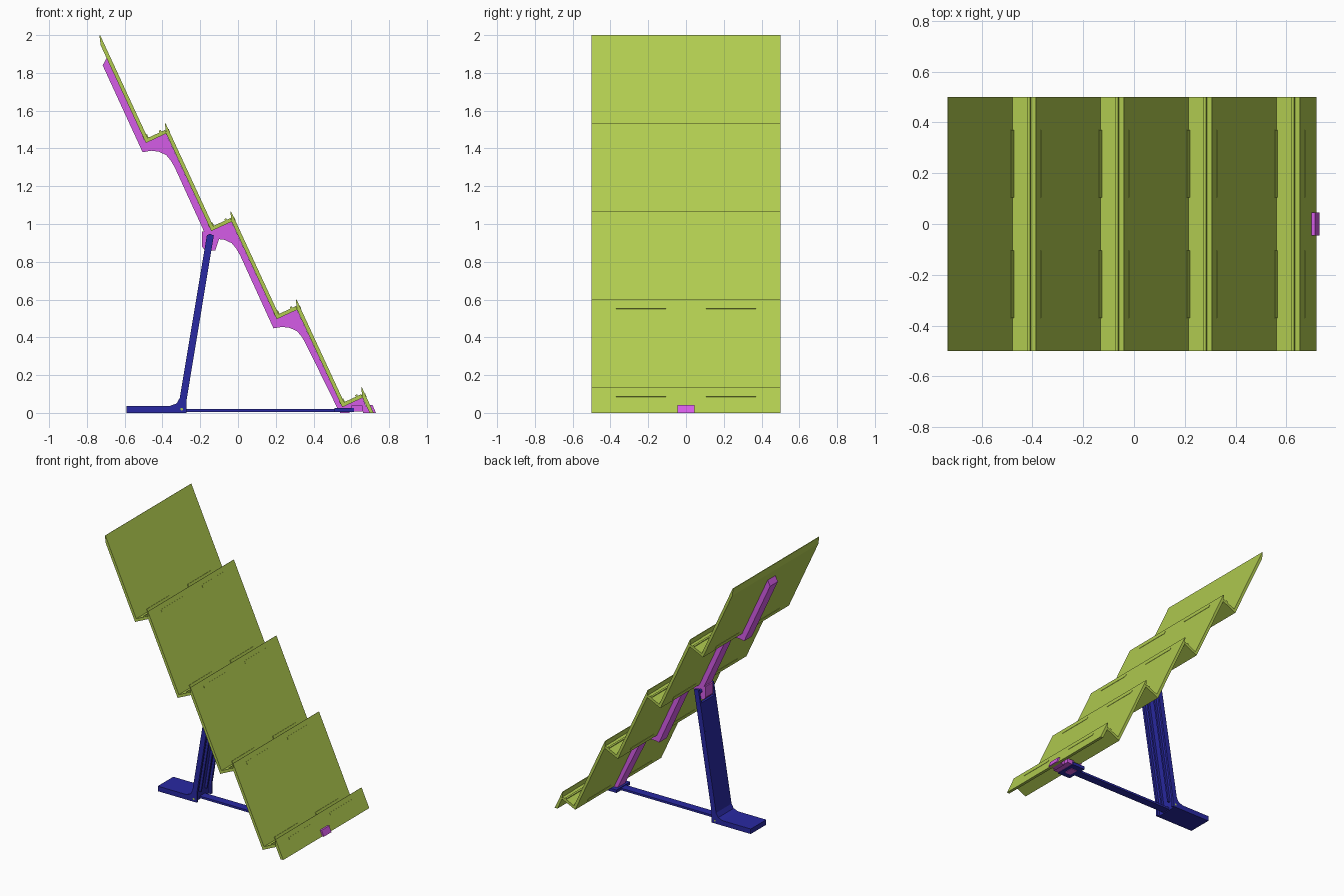
import bpy, bmesh
from mathutils import Vector, Matrix
from math import pi

if "Cube" in bpy.data.objects:
    bpy.data.objects.remove(bpy.data.objects["Cube"], do_unlink=True)


def material(name, rgb):
    m = bpy.data.materials.new(name)
    m.use_nodes = True
    m.diffuse_color = (*rgb, 1)
    m.node_tree.nodes["Principled BSDF"].inputs["Base Color"].default_value = (*rgb, 1)
    return m


GREEN = material("olive green", (0.44, 0.60, 0.08))
MAGENTA = material("magenta", (0.68, 0.11, 0.82))
NAVY = material("navy blue", (0.022, 0.022, 0.36))


def finish(bm, name, mat):
    bmesh.ops.recalc_face_normals(bm, faces=bm.faces)
    mesh = bpy.data.meshes.new(name)
    bm.to_mesh(mesh)
    bm.free()
    mesh.materials.append(mat)
    obj = bpy.data.objects.new(name, mesh)
    bpy.context.collection.objects.link(obj)
    return obj


def extrude(name, mat, profile, *spans):
    """Extrude an x-z profile along y over each (y0, y1) span."""
    bm = bmesh.new()
    for y0, y1 in spans:
        face = bm.faces.new([bm.verts.new((p[0], y0, p[1])) for p in profile])
        new = bmesh.ops.extrude_face_region(bm, geom=[face])["geom"]
        bmesh.ops.translate(bm, vec=(0, y1 - y0, 0),
                            verts=[v for v in new if isinstance(v, bmesh.types.BMVert)])
    return finish(bm, name, mat)


def bar(name, mat, x0, x1, z0, z1, half):
    return extrude(name, mat, [(x0, z0), (x1, z0), (x1, z1), (x0, z1)], (-half, half))


def pin(name, mat, x, z, radius, half):
    bm = bmesh.new()
    bmesh.ops.create_cone(bm, cap_ends=True, segments=20, radius1=radius, radius2=radius,
                          depth=2 * half, matrix=Matrix.Translation((x, 0, z)) @ Matrix.Rotation(pi / 2, 4, 'X'))
    return finish(bm, name, mat)


# Slanted frame: s runs down a panel, t runs out of its face
DOWN = Vector((0.42, -0.9075))
OUT = Vector((0.9075, 0.42))
STEP = Vector((0.3465, -0.4663))
TOP = Vector((-0.73, 2.0))
THICK = 0.02
LEDGE = 0.60
FULL = (-0.5, 0.5)
TABS = ((-0.37, -0.105), (0.105, 0.37))


def at(i, s, t):
    return TOP + STEP * i + DOWN * s + OUT * t


def slab(i, s0, s1, t0, t1):
    return [at(i, s0, t0), at(i, s1, t0), at(i, s1, t1), at(i, s0, t1)]


# Panels, each tapering to a thin lip; the lowest is cut off at the floor
for i in range(5):
    end = LEDGE + THICK
    ends = [at(i, end, 0), at(i, end, -THICK)]
    if i == 4:
        ends = [at(i, 0.1487, 0), at(i, 0.1395, -THICK)]
    lip = [at(i, 0.05, -THICK), at(i, 0, -0.004), at(i, 0, 0)]
    extrude(f"panel_{i + 1}", GREEN, ends + lip, FULL)
    if i > 0:
        extrude(f"front_tabs_{i + 1}", GREEN, slab(i, 0.035, 0.055, -0.022, 0.002), *TABS)

# Ledges joining each panel to the next, with a stop ridge and low tabs
for i in range(4):
    extrude(f"ledge_{i + 1}", GREEN, slab(i, LEDGE, LEDGE + THICK, -0.001, 0.1), FULL)
    extrude(f"ledge_ridge_{i + 1}", GREEN, slab(i, LEDGE - 0.009, LEDGE + 0.001, 0.069, 0.08), FULL)
    extrude(f"lower_tabs_{i + 1}", GREEN, slab(i, 0.58, LEDGE, -0.022, 0.005), *TABS)

# Stepped spine behind the panels, with an arch under every ledge
arch = [(0.225, -0.62), (0.27, -0.612), (0.31, -0.617), (0.35, -0.635), (0.375, -0.665), (0.395, -0.70)]
under = [at(0, 0.151, -0.055)]
upper = [at(0, 0.124, -THICK)]
for i in range(4):
    for p in arch:
        q = TOP + STEP * i + Vector(p)
        under.append(Vector((q.x, max(q.y, 0.008))))
    upper += [at(i, LEDGE + THICK, -THICK), at(i, LEDGE + THICK, 0.098)]
    if i < 3:
        upper.append(at(i + 1, LEDGE - 0.01, -THICK))
under.append(Vector((0.69, 0.008)))
extrude("spine", MAGENTA, under + upper[::-1], (-0.045, 0.045))
extrude("spine_toe", MAGENTA, [(0.66, 0), (0.73, 0), (0.712, 0.042), (0.69, 0.042)], (-0.045, 0.045))

# Hinge where the leg meets the spine
extrude("hinge_block", MAGENTA,
        [(-0.19, 0.96), (-0.19, 0.88), (-0.175, 0.86), (-0.12, 0.86), (-0.10, 0.92), (-0.14, 0.96)],
        (-0.045, 0.045))
extrude("hinge_catch", MAGENTA,
        [(-0.06, 0.95), (-0.045, 0.92), (-0.025, 0.91), (-0.01, 0.93), (-0.03, 0.97)], (-0.045, 0.045))
pin("hinge_pin", NAVY, -0.15, 0.92, 0.014, 0.088)

# Rear leg: open channel with two cheeks, two inner ribs and a flat foot
back = [(-0.36, 0.037), (-0.325, 0.05), (-0.308, 0.08), (-0.165, 0.94)]
cheek = back + [(-0.15, 0.948), (-0.128, 0.94), (-0.272, 0.07), (-0.272, 0.0), (-0.36, 0.0)]
extrude("leg_cheeks", NAVY, cheek, (-0.09, -0.075), (0.075, 0.09))
web = back[:3] + [(-0.18, 0.85), (-0.162, 0.85), (-0.29, 0.07), (-0.29, 0.0), (-0.36, 0.0)]
extrude("leg_web", NAVY, web, (-0.075, 0.075))
rib = [(-0.292, 0.06), (-0.165, 0.83), (-0.148, 0.82), (-0.274, 0.06)]
extrude("leg_ribs", NAVY, rib, (-0.04, -0.028), (0.028, 0.04))
bar("foot", NAVY, -0.59, -0.36, 0, 0.037, 0.09)

# Floor rail tying the leg to the base of the spine
bar("floor_rail", NAVY, -0.30, 0.60, 0.006, 0.021, 0.03)
pin("rail_pin", GREEN, -0.298, 0.02, 0.007, 0.091)
bar("rail_end_plate", NAVY, 0.51, 0.615, 0.004, 0.026, 0.08)
bar("rail_catch", MAGENTA, 0.54, 0.59, 0.0, 0.012, 0.035)
bar("spine_base_block", MAGENTA, 0.60, 0.66, 0.008, 0.04, 0.075)
